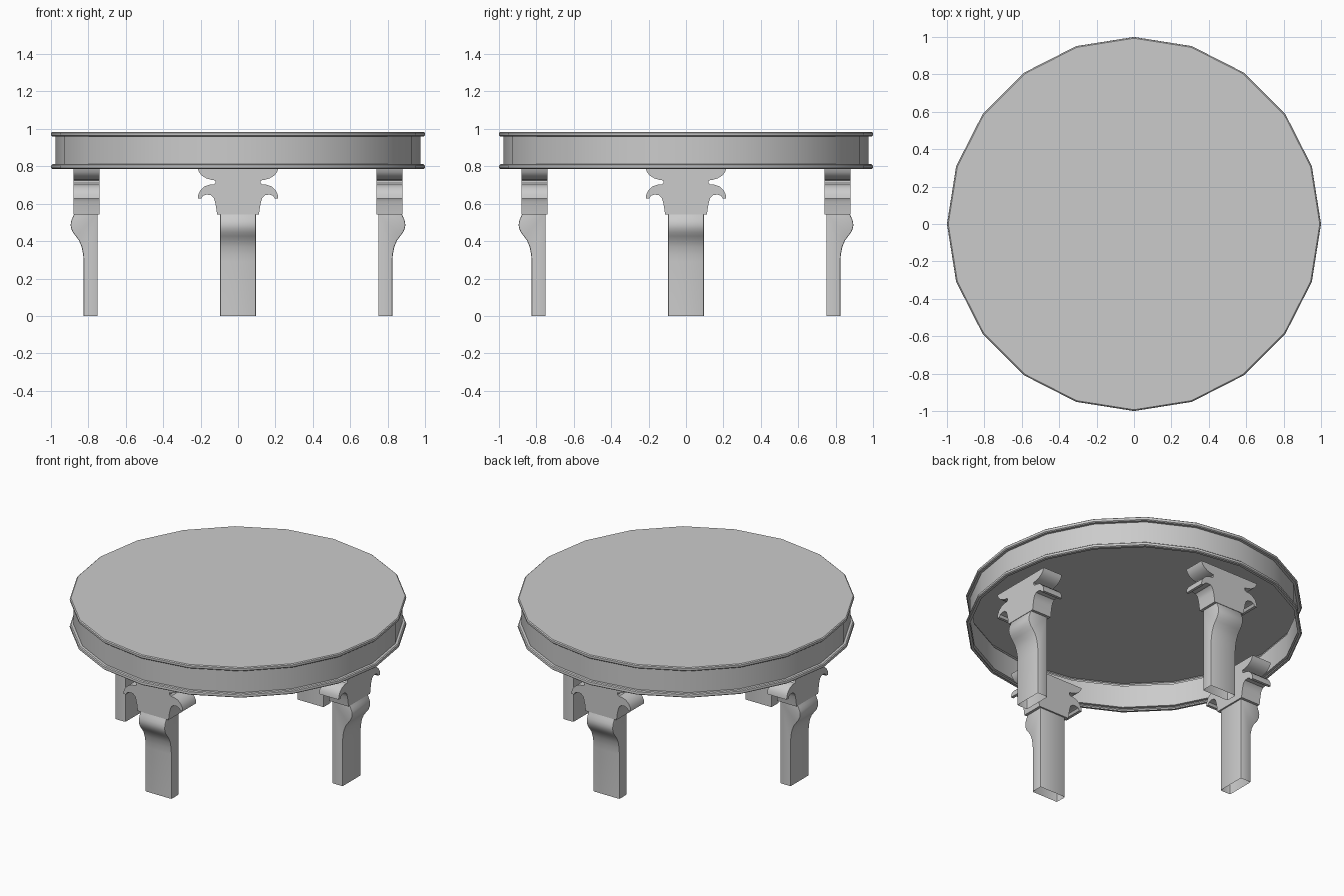
import bpy, bmesh, math
from mathutils import Matrix

if "Cube" in bpy.data.objects:
    bpy.data.objects.remove(bpy.data.objects["Cube"])


def finish(bm, name, angle=35):
    """Turn a bmesh into a named object, smooth with sharp edges kept."""
    bmesh.ops.recalc_face_normals(bm, faces=bm.faces)
    me = bpy.data.meshes.new(name)
    bm.to_mesh(me)
    bm.free()
    ob = bpy.data.objects.new(name, me)
    bpy.context.collection.objects.link(ob)
    bpy.ops.object.select_all(action='DESELECT')
    ob.select_set(True)
    bpy.context.view_layer.objects.active = ob
    bpy.ops.object.shade_smooth_by_angle(angle=math.radians(angle))
    return ob


def lathe(profile, sides):
    """Rings of (radius, z) joined by quads, capped at the last ring only."""
    bm = bmesh.new()
    rings = []
    for r, z in profile:
        rings.append([bm.verts.new((r * math.cos(2 * math.pi * i / sides),
                                    r * math.sin(2 * math.pi * i / sides), z))
                      for i in range(sides)])
    for a, b in zip(rings, rings[1:]):
        for i in range(sides):
            j = (i + 1) % sides
            bm.faces.new((a[i], a[j], b[j], b[i]))
    bm.faces.new(rings[-1])
    return bm


def prism(points, vector):
    """Extrude a closed outline of 3D points along a vector."""
    bm = bmesh.new()
    face = bm.faces.new([bm.verts.new(p) for p in points])
    ext = bmesh.ops.extrude_face_region(bm, geom=[face], use_keep_orig=True)
    verts = [g for g in ext['geom'] if isinstance(g, bmesh.types.BMVert)]
    bmesh.ops.translate(bm, verts=verts, vec=vector)
    return bm


# Round top: 20-sided hollow shell, open below, with a lip above and below
Z0, Z1 = 0.785, 0.985
lower = [(0.977, Z0), (0.993, Z0 + 0.001), (0.999, Z0 + 0.006),
         (1.0, Z0 + 0.013), (0.998, Z0 + 0.021), (0.992, Z0 + 0.026),
         (0.977, Z0 + 0.027)]
upper = [(r, Z0 + Z1 - z) for r, z in reversed(lower)][:-1]
finish(lathe(lower + upper, 20), "table_top")

# Carved bracket: right half of the outline (width, z), top to bottom
half = [(0.215, 0.787), (0.208, 0.768), (0.193, 0.750), (0.17, 0.736),
        (0.145, 0.728), (0.12, 0.724), (0.121, 0.711), (0.13, 0.703),
        (0.15, 0.702), (0.178, 0.693), (0.2, 0.673), (0.212, 0.65),
        (0.215, 0.627), (0.197, 0.627), (0.188, 0.642), (0.168, 0.649),
        (0.145, 0.646), (0.13, 0.632), (0.123, 0.61), (0.117, 0.58),
        (0.112, 0.543)]
outline = half + [(-x, z) for x, z in reversed(half)]

# Leg side profile (distance from centre, z): straight shaft, swelling knee
leg_profile = [(0.75, 0.0), (0.825, 0.0), (0.825, 0.29), (0.828, 0.33),
               (0.836, 0.37), (0.85, 0.403), (0.868, 0.427), (0.883, 0.447),
               (0.892, 0.468), (0.895, 0.487), (0.892, 0.507),
               (0.885, 0.525), (0.877, 0.543), (0.75, 0.543)]
HALF_W = 0.095


def make_leg():
    bm = prism([(-HALF_W, -d, z) for d, z in leg_profile], (2 * HALF_W, 0, 0))
    # open foot and hidden top
    bm.normal_update()
    ends = [f for f in bm.faces if abs(f.normal.z) > 0.99]
    bmesh.ops.delete(bm, geom=ends, context='FACES')
    # soften the long corners
    bmesh.ops.recalc_face_normals(bm, faces=bm.faces)
    edges = [e for e in bm.edges if len(e.link_faces) == 2
             and e.calc_face_angle() > math.radians(60)]
    bmesh.ops.bevel(bm, geom=edges, offset=0.006, segments=2,
                    profile=0.5, affect='EDGES')
    return bm


# Four legs with brackets, one at each quarter turn
for k, side in enumerate(("front", "right", "back", "left")):
    turn = Matrix.Rotation(k * math.pi / 2, 4, 'Z')
    bracket = prism([(x, -0.88, z) for x, z in outline], (0, 0.14, 0))
    for bm, part in ((bracket, "bracket"), (make_leg(), "leg")):
        bm.transform(turn)
        finish(bm, f"{side}_{part}")
